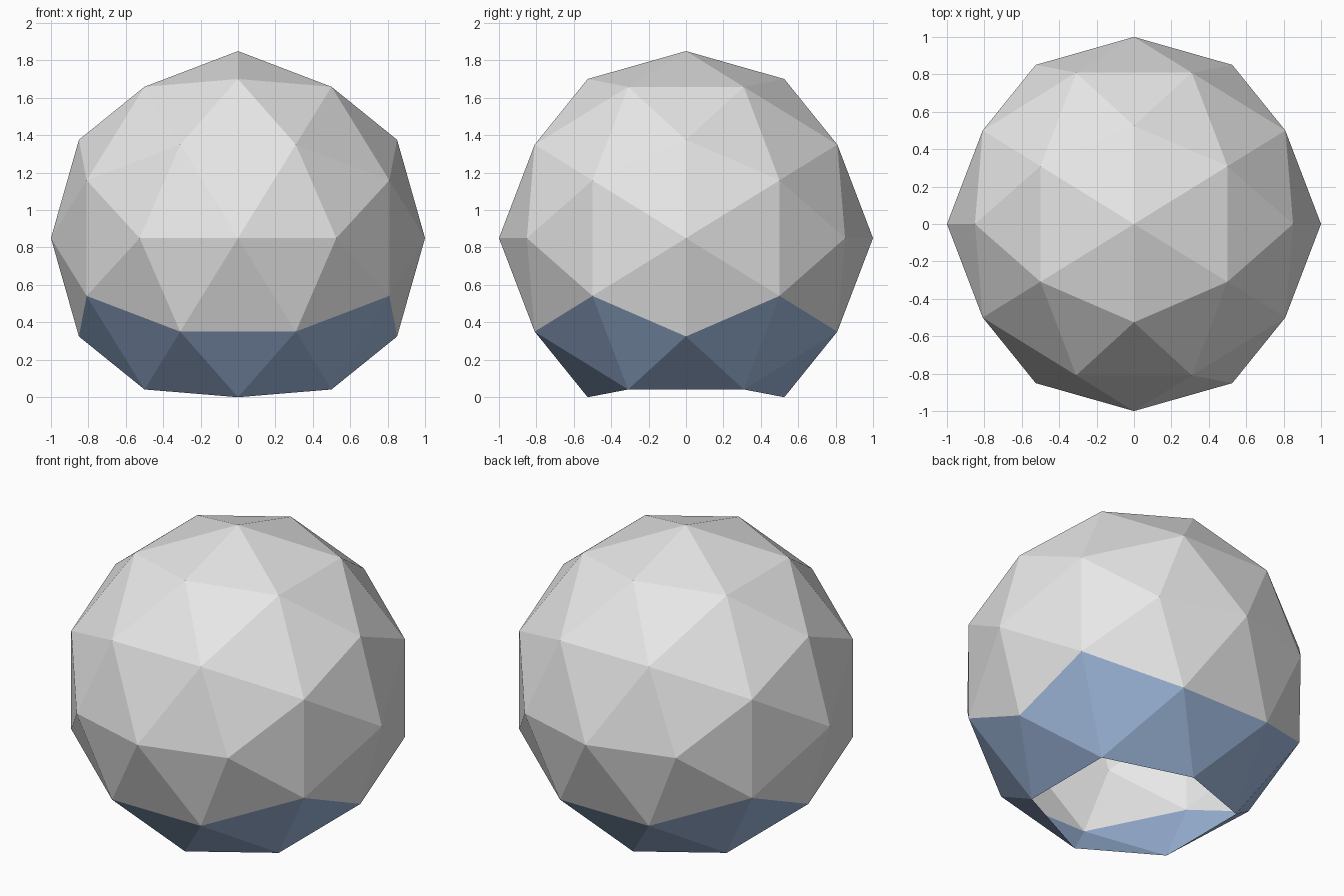
import bpy, bmesh
from math import sqrt
from mathutils import Vector

cube = bpy.data.objects.get("Cube")
if cube:
    bpy.data.objects.remove(cube, do_unlink=True)


def make_material(name, rgb):
    mat = bpy.data.materials.new(name)
    mat.use_nodes = True
    color = (*rgb, 1.0)
    mat.diffuse_color = color
    mat.node_tree.nodes["Principled BSDF"].inputs["Base Color"].default_value = color
    return mat


grey = make_material("light grey", (0.8, 0.8, 0.8))
blue = make_material("soft blue", (0.36, 0.5, 0.75))

CENTRE_Z = 0.85
BAND_TOP = 0.4

# Icosahedron standing on an edge: three golden rectangles
phi = (1 + sqrt(5)) / 2
bm = bmesh.new()
for a in (-1, 1):
    for b in (-phi, phi):
        for co in ((0, a, b), (a, b, 0), (b, 0, a)):
            bm.verts.new(co)
bmesh.ops.convex_hull(bm, input=bm.verts[:])

# Split each triangle into four and push the points onto the unit sphere
bmesh.ops.subdivide_edges(bm, edges=bm.edges[:], cuts=1, use_grid_fill=True)
for v in bm.verts:
    v.co = v.co.normalized()
bmesh.ops.recalc_face_normals(bm, faces=bm.faces[:])

# Open the underside by removing the lowest point and its ring of faces
lowest = min(bm.verts, key=lambda v: v.co.z)
bmesh.ops.delete(bm, geom=[lowest], context='VERTS')
bmesh.ops.translate(bm, verts=bm.verts[:], vec=Vector((0, 0, CENTRE_Z)))

# Blue base band, grey dome
for f in bm.faces:
    f.smooth = False
    f.material_index = 1 if f.calc_center_median().z < BAND_TOP else 0

mesh = bpy.data.meshes.new("geodesic_dome")
bm.to_mesh(mesh)
bm.free()
mesh.materials.append(grey)
mesh.materials.append(blue)
dome = bpy.data.objects.new("geodesic_dome", mesh)
bpy.context.collection.objects.link(dome)
